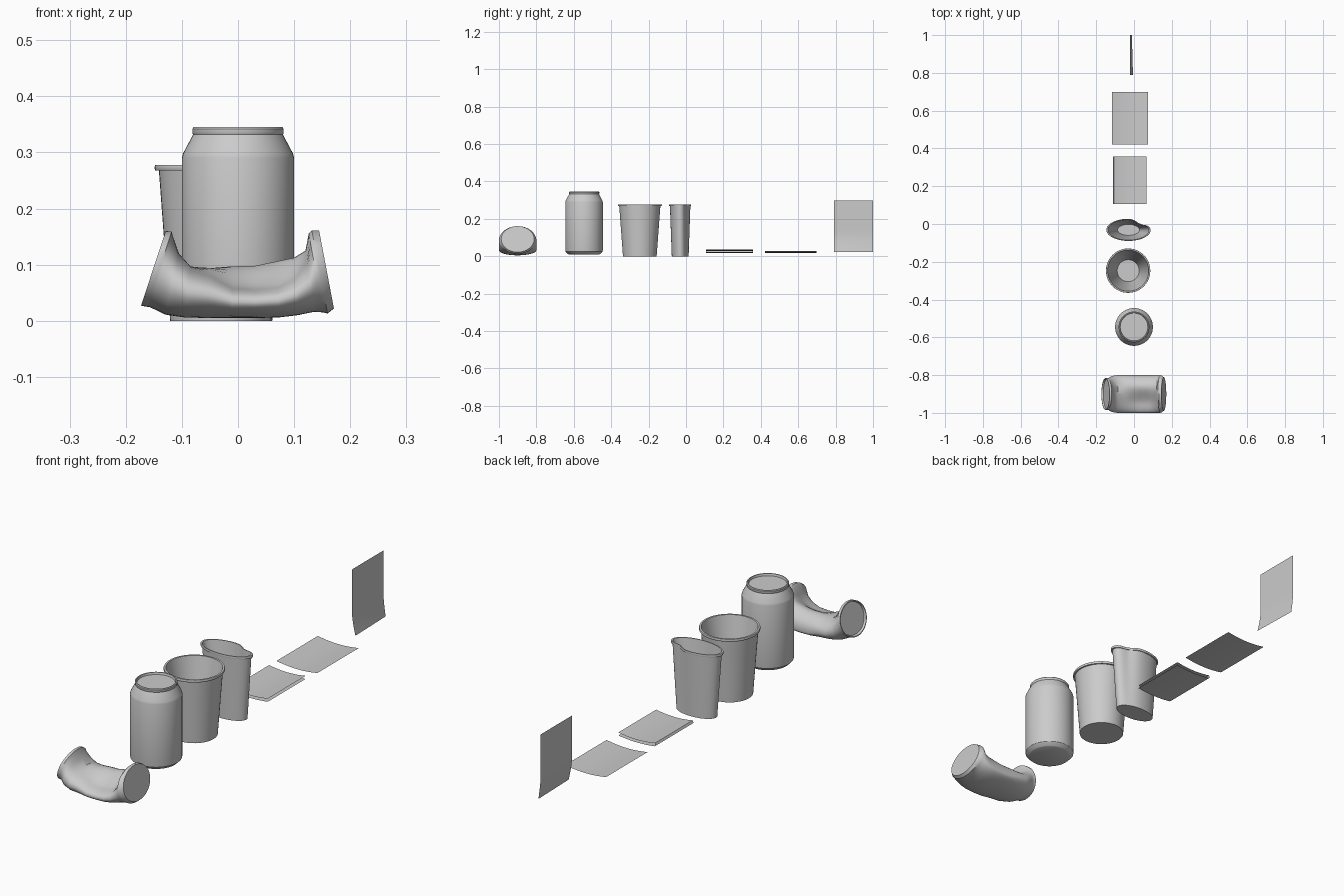
import bpy, bmesh, math

N = 48


def finish(name, bm, angle=30):
    bmesh.ops.recalc_face_normals(bm, faces=bm.faces)
    mesh = bpy.data.meshes.new(name)
    bm.to_mesh(mesh)
    bm.free()
    ob = bpy.data.objects.new(name, mesh)
    bpy.context.collection.objects.link(ob)
    bpy.ops.object.select_all(action='DESELECT')
    ob.select_set(True)
    bpy.context.view_layer.objects.active = ob
    bpy.ops.object.shade_smooth_by_angle(angle=math.radians(angle))
    return ob


def loft(name, rings, angle=30):
    """Skin a list of point rings and cap both ends."""
    bm = bmesh.new()
    vs = [[bm.verts.new(p) for p in ring] for ring in rings]
    for a, b in zip(vs, vs[1:]):
        for i in range(N):
            j = (i + 1) % N
            bm.faces.new((a[i], a[j], b[j], b[i]))
    bm.faces.new(vs[0])
    bm.faces.new(vs[-1])
    return finish(name, bm, angle)


def turned(name, profile, cx, cy, shape=lambda t, z: (1, 1)):
    rings = []
    for r, z in profile:
        ring = []
        for i in range(N):
            t = 2 * math.pi * i / N
            sx, sy = shape(t, z)
            ring.append((cx + r * sx * math.cos(t), cy + r * sy * math.sin(t), z))
        rings.append(ring)
    return loft(name, rings)


def sheet(name, rows):
    bm = bmesh.new()
    vs = [[bm.verts.new(p) for p in row] for row in rows]
    for a, b in zip(vs, vs[1:]):
        for i in range(len(a) - 1):
            bm.faces.new((a[i], a[i + 1], b[i + 1], b[i]))
    return finish(name, bm)


# upright drinks can
turned("can", [(0.082, 0.01), (0.086, 0.012), (0.099, 0.025), (0.1, 0.03),
               (0.1, 0.29), (0.098, 0.298), (0.08, 0.332), (0.0815, 0.335),
               (0.0815, 0.342), (0.079, 0.345), (0.075, 0.345), (0.073, 0.336)], 0, -0.545)

# open paper cup
cup = [(0.09, 0), (0.1, 0.134), (0.11, 0.268), (0.1165, 0.268), (0.1175, 0.271), (0.1175, 0.275),
       (0.1165, 0.278), (0.109, 0.278), (0.0835, 0.145), (0.058, 0.012)]
turned("cup", cup, -0.031, -0.247)


# squashed paper cup, with a dent on its back right
def squash(t, z):
    dent = 0.33 * math.exp(-((t - 0.85) / 0.4) ** 2) * z / 0.278
    return 1 - dent * 0.6, 0.5 - dent * 0.5


turned("squashed_cup", cup, -0.029, -0.031, squash)

# crushed can lying on its side
# x, lean, half width, bottom, top at front, top at back, scale
stations = [
    (-0.144, 0.33, 0.078, 0.033, 0.153, 0.153),
    (-0.152, 0.33, 0.08, 0.03, 0.156, 0.156),
    (-0.152, 0.33, 0.084, 0.027, 0.16, 0.16),
    (-0.141, 0.33, 0.084, 0.025, 0.159, 0.159),
    (-0.137, 0.33, 0.083, 0.025, 0.152, 0.152),
    (-0.112, 0.22, 0.095, 0.011, 0.12, 0.12),
    (-0.085, 0.12, 0.1, 0.006, 0.095, 0.098),
    (-0.05, 0.05, 0.1, 0.005, 0.085, 0.098),
    (-0.01, 0, 0.1, 0.005, 0.062, 0.104),
    (0.03, 0, 0.1, 0.005, 0.06, 0.105),
    (0.07, -0.04, 0.1, 0.006, 0.064, 0.114),
    (0.1, -0.08, 0.1, 0.01, 0.08, 0.119),
    (0.125, -0.14, 0.1, 0.016, 0.112, 0.13),
    (0.138, -0.18, 0.1, 0.015, 0.155, 0.157),
    (0.145, -0.19, 0.098, 0.013, 0.161, 0.161),
    (0.158, -0.19, 0.088, 0.022, 0.161, 0.161),
    (0.158, -0.19, 0.084, 0.027, 0.156, 0.156),
]
rings = []
for x, lean, hw, zb, zf, zk in stations:
    ring = []
    low = min(zf, zk)
    mid = zb + (low - zb) * 0.5
    flat = 1 - 0.35 * (1 - min(1, (low - zb) / 0.125))
    for i in range(N):
        t = 2 * math.pi * i / N
        c, s = math.cos(t), math.sin(t)
        if s > 0:
            w = min(1, max(0, 0.5 + c * 0.9))
            w = w * w * (3 - 2 * w)
            z = mid + (zf + (zk - zf) * w - mid) * s ** flat
        else:
            z = mid + (mid - zb) * s
        ring.append((x + lean * (z - 0.09), -0.9 + hw * c, z))
    rings.append(ring)
loft("crushed_can", rings, 40)

# folded leaflet: lower leaf, fold on the left, upper leaf
M = 10
section = [(0.065 - 0.17 * i / M, 0.018 + 0.006 * (1 - 2 * i / M) ** 2) for i in range(M + 1)]
section += [(-0.11, 0.028)]
section += [(-0.105 + 0.17 * i / M, 0.029 + 0.008 * (1 - 2 * i / M) ** 2) for i in range(M + 1)]
sheet("folded_leaflet", [[(x, y, z) for x, z in section] for y in (0.106, 0.232, 0.358)])

# flat sheet, sagging in the middle
sheet("flat_sheet", [[(-0.116 + 0.191 * i / M, y, 0.018 + 0.009 * (1 - 2 * i / M) ** 2)
                      for i in range(M + 1)] for y in (0.422, 0.56, 0.698)])

# standing sheet, curling forward at the foot
rows = []
for k in range(15):
    z = 0.022 + 0.275 * k / 14
    curl = max(0, (0.12 - z) / 0.1) ** 1.5
    rows.append([(-0.022 + curl * (0.017 - 0.006 * i / 4), 0.79 + 0.21 * i / 4, z) for i in range(5)])
sheet("standing_sheet", rows)
